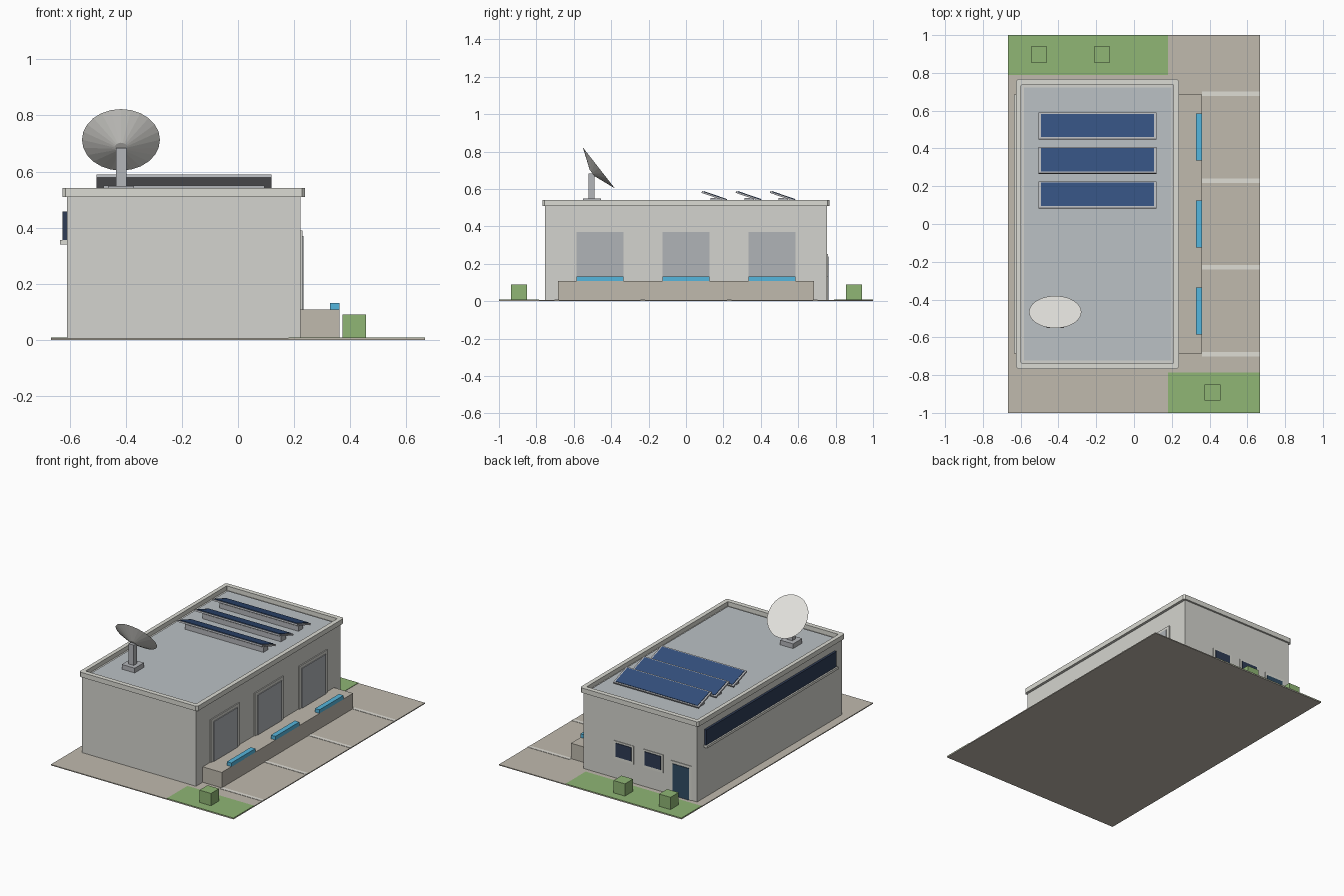
import bpy, bmesh, math
from mathutils import Matrix, Vector

if "Cube" in bpy.data.objects:
    bpy.data.objects.remove(bpy.data.objects["Cube"])


def mat(name, r, g, b):
    m = bpy.data.materials.new(name)
    m.diffuse_color = [(c / 255) ** 2.2 for c in (r, g, b)] + [1]
    m.use_nodes = True
    m.node_tree.nodes["Principled BSDF"].inputs["Base Color"].default_value = m.diffuse_color
    return m


PAVING = mat("paving", 190, 184, 172)
CONCRETE = mat("concrete", 190, 184, 172)
GRASS = mat("grass", 142, 180, 116)
WHITE = mat("paint", 222, 220, 212)
WALL = mat("wall", 211, 211, 205)
TRIM = mat("trim", 218, 218, 210)
ROOF = mat("roof", 186, 192, 196)
SHUTTER = mat("shutter", 174, 178, 182)
BLUE = mat("bumper_blue", 86, 180, 220)
GLASS = mat("glass", 50, 62, 86)
DOOR = mat("door_paint", 52, 78, 100)
CELL = mat("solar_cell", 54, 80, 124)
METAL = mat("metal", 178, 180, 184)
DISH = mat("dish_white", 230, 229, 224)


def finish(name, bm, material):
    bmesh.ops.recalc_face_normals(bm, faces=bm.faces)
    me = bpy.data.meshes.new(name)
    bm.to_mesh(me)
    bm.free()
    ob = bpy.data.objects.new(name, me)
    me.materials.append(material)
    bpy.context.collection.objects.link(ob)
    return ob


def box(name, x, y, z, material):
    """Box from (min, max) ranges."""
    bm = bmesh.new()
    bmesh.ops.create_cube(bm, size=1)
    for v in bm.verts:
        v.co = [r[0] if c < 0 else r[1] for c, r in zip(v.co, (x, y, z))]
    return finish(name, bm, material)


def chamfered_rect(x0, x1, y, c):
    return [(x0 + c, -y), (x1 - c, -y), (x1, -y + c), (x1, y - c),
            (x1 - c, y), (x0 + c, y), (x0, y - c), (x0, -y + c)]


# Site slab, lawns and bay markings
box("ground", (-.667, .667), (-1, 1), (0, .006), PAVING)
box("lawn_front", (.18, .667), (-1, -.785), (.003, .009), GRASS)
box("lawn_back", (-.667, .18), (.79, 1), (.003, .009), GRASS)
for i, y in enumerate((-.69, -.23, .23, .69)):
    box(f"bay_line_{i}", (.36, .667), (y - .012, y + .012), (.003, .008), WHITE)

# Cube shrubs
for i, (x, y) in enumerate(((.415, -.893), (-.503, .898), (-.17, .898))):
    box(f"shrub_{i}", (x - .042, x + .042), (y - .042, y + .042), (.005, .09), GRASS)

# Building body and roof deck
box("walls", (-.61, .222), (-.755, .755), (.003, .512), WALL)
box("roof_deck", (-.582, .198), (-.722, .722), (.508, .518), ROOF)

# Parapet ring with chamfered corners
bm = bmesh.new()
outer = chamfered_rect(-.625, .239, .767, .011)
inner = chamfered_rect(-.598, .21, .736, .003)
rings = [[bm.verts.new((x, y, z)) for x, y in loop]
         for loop, z in ((outer, .509), (outer, .541), (inner, .541), (inner, .509))]
for a, b in zip(rings, rings[1:] + rings[:1]):
    for i in range(8):
        j = (i + 1) % 8
        bm.faces.new((a[i], a[j], b[j], b[i]))
finish("parapet", bm, TRIM)

# Loading dock with shutters and bumpers
box("dock_platform", (.218, .361), (-.685, .685), (.003, .108), CONCRETE)
for i, y in enumerate((-.46, 0, .46)):
    box(f"dock_frame_{i}", (.215, .229), (y - .148, y + .148), (.1, .39), WALL)
    box(f"dock_shutter_{i}", (.216, .234), (y - .125, y + .125), (.1, .37), SHUTTER)
    box(f"dock_bumper_{i}", (.328, .361), (y - .125, y + .125), (.106, .132), BLUE)

# Long strip window on the left wall
box("strip_window", (-.625, -.6), (-.68, .68), (.352, .457), GLASS)
box("strip_sill", (-.635, -.6), (-.685, .685), (.34, .356), TRIM)

# Back windows and door
for i, x in enumerate((-.076, -.29)):
    box(f"window_frame_{i}", (x - .073, x + .073), (.75, .759), (.132, .252), TRIM)
    box(f"window_glass_{i}", (x - .058, x + .058), (.75, .763), (.15, .24), GLASS)
box("door_frame", (-.57, -.42), (.75, .759), (.003, .232), TRIM)
box("back_door", (-.555, -.435), (.75, .763), (.003, .215), DOOR)

# Tilted solar panels on beams
for i, y in enumerate((.155, .338, .52)):
    place = Matrix.Translation((-.193, y, .562)) @ Matrix.Rotation(math.radians(-19), 4, "X")
    frame = box(f"solar_frame_{i}", (-.312, .312), (-.074, .074), (-.007, .003), METAL)
    cells = box(f"solar_cells_{i}", (-.3, .3), (-.065, .065), (0, .006), CELL)
    frame.data.transform(place)
    cells.data.transform(place)
    box(f"solar_beam_{i}", (-.48, .095), (y - .025, y + .025), (.515, .551), METAL)

# Dish on its post
box("dish_base", (-.464, -.37), (-.55, -.455), (.515, .549), METAL)
box("dish_post", (-.435, -.397), (-.521, -.488), (.54, .683), METAL)
axis = Vector((0, .788, .616))
bm = bmesh.new()
bmesh.ops.create_cone(bm, cap_ends=True, segments=24, radius1=.022, radius2=.139, depth=.045,
                      matrix=Matrix.Translation(Vector((-.417, -.466, .713)) - axis * .0225)
                      @ Matrix.Rotation(math.radians(-52), 4, "X"))
finish("dish", bm, DISH)
